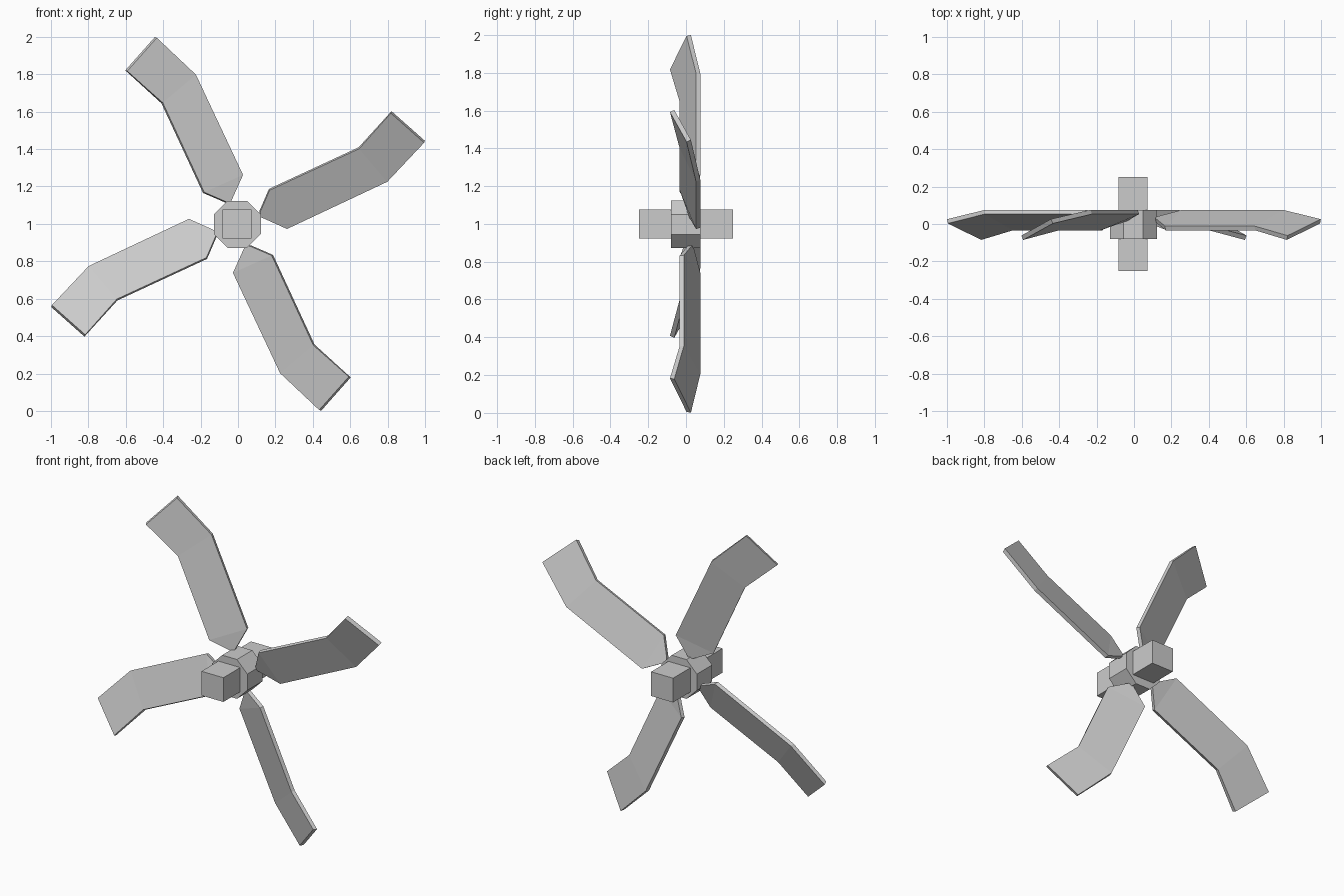
import bpy, bmesh
from math import pi, cos, sin, radians
from mathutils import Matrix, Vector

if "Cube" in bpy.data.objects:
    bpy.data.objects.remove(bpy.data.objects["Cube"])

CENTRE = Vector((0, 0, 1.0))

# square shaft running front to back
bpy.ops.mesh.primitive_cube_add(size=1, location=(-0.006, 0, 1.0))
shaft = bpy.context.object
shaft.name = "shaft"
shaft.scale = (0.155, 0.5, 0.155)

# octagonal hub with flats on the top and sides
bm = bmesh.new()
bmesh.ops.create_cone(bm, cap_ends=True, segments=8, radius1=0.136, radius2=0.136, depth=0.155,
                      matrix=Matrix.Rotation(pi / 2, 4, 'X') @ Matrix.Rotation(pi / 8, 4, 'Z'))
me = bpy.data.meshes.new("hub")
bm.to_mesh(me)
bm.free()
hub = bpy.data.objects.new("hub", me)
hub.location = (-0.004, -0.002, 0.997)
bpy.context.collection.objects.link(hub)

# front side of one pitched blade: root, shoulder, bend, tip (leading / trailing pairs)
PAIRS = [((0.118, 0.008, 0.062), (0.122, 0.016, 0.036)),
         ((0.169, -0.034, 0.180), (0.262, 0.053, -0.027)),
         ((0.648, -0.034, 0.402), (0.798, 0.053, 0.225)),
         ((0.817, -0.085, 0.592), (0.995, 0.003, 0.434))]
PITCH = radians(25)
TANGENT = Vector((-sin(PITCH), 0, cos(PITCH)))
RADIAL = Vector((cos(PITCH), 0, sin(PITCH)))


def blade(name, angle):
    bm = bmesh.new()
    rings = []
    for i, (lead, trail) in enumerate(PAIRS):
        off = TANGENT * 0.008 + Vector((0, 0.023, 0))
        if i == 3:
            off += RADIAL * 0.008
        a, b = Vector(lead), Vector(trail)
        rings.append([bm.verts.new(p) for p in (a, b, b + off, a + off)])
    for r, s in zip(rings, rings[1:]):
        for k in range(4):
            n = (k + 1) % 4
            bm.faces.new((r[k], r[n], s[n], s[k]))
    bm.faces.new(rings[0])
    bm.faces.new(rings[-1])
    bmesh.ops.recalc_face_normals(bm, faces=bm.faces)
    bm.transform(Matrix.Rotation(angle, 4, 'Y'))
    me = bpy.data.meshes.new(name)
    bm.to_mesh(me)
    bm.free()
    ob = bpy.data.objects.new(name, me)
    ob.location = CENTRE
    bpy.context.collection.objects.link(ob)


# four blades around the shaft
for i, side in enumerate(("right", "lower", "left", "upper")):
    blade(side + "_blade", i * pi / 2)
